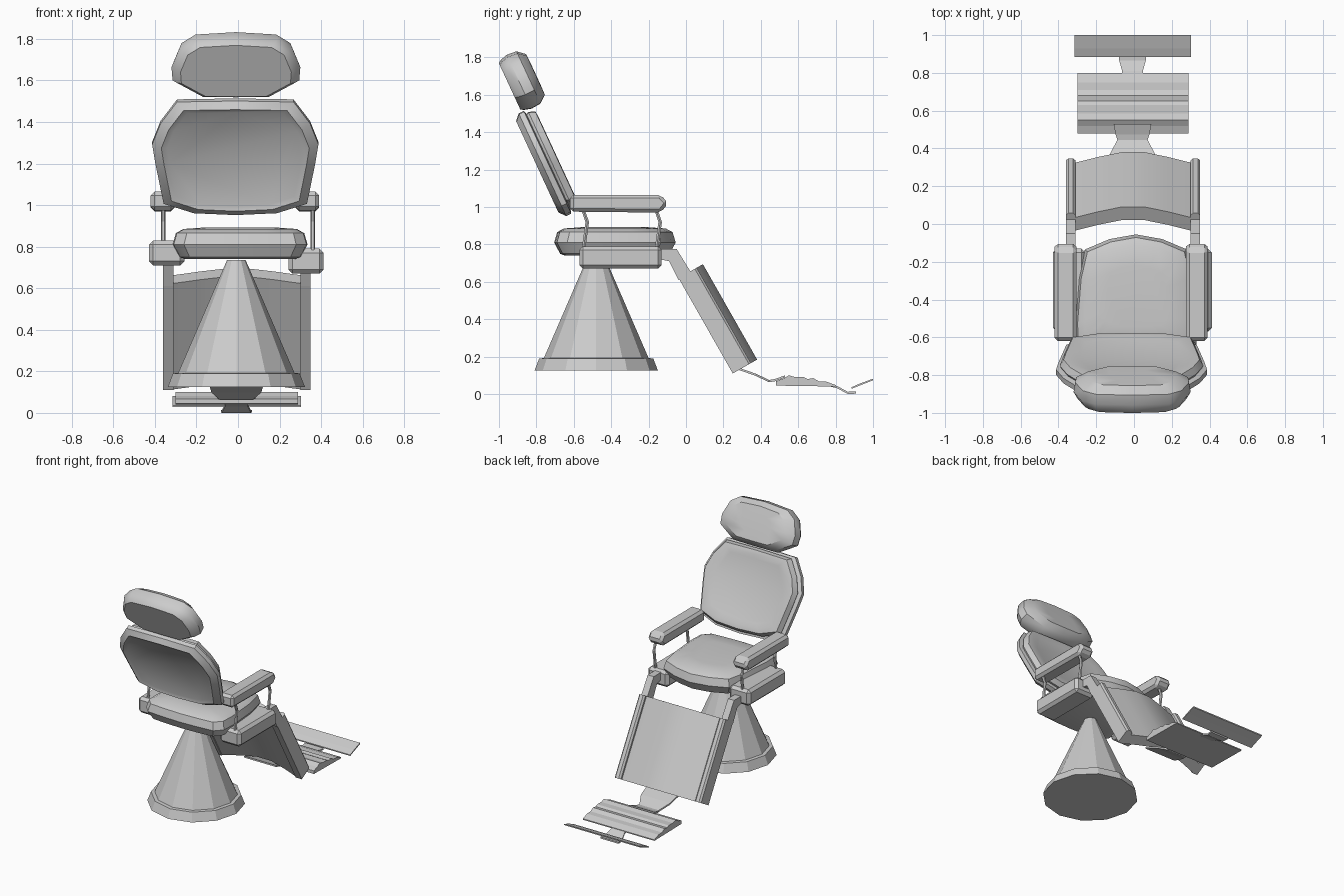
import bpy, bmesh, math
from mathutils import Vector, Matrix

if "Cube" in bpy.data.objects:
    bpy.data.objects.remove(bpy.data.objects["Cube"])


def loft(name, rings, smooth=0):
    """Skin a list of equal-length closed rings and cap both ends."""
    bm = bmesh.new()
    vs = [[bm.verts.new(p) for p in r] for r in rings]
    n = len(rings[0])
    for a, b in zip(vs, vs[1:]):
        for i in range(n):
            j = (i + 1) % n
            bm.faces.new((a[i], a[j], b[j], b[i]))
    bm.faces.new(vs[0][::-1])
    bm.faces.new(vs[-1])
    bmesh.ops.recalc_face_normals(bm, faces=bm.faces)
    me = bpy.data.meshes.new(name)
    bm.to_mesh(me)
    bm.free()
    ob = bpy.data.objects.new(name, me)
    bpy.context.collection.objects.link(ob)
    if smooth:
        bpy.context.view_layer.objects.active = ob
        ob.select_set(True)
        bpy.ops.object.shade_smooth_by_angle(angle=math.radians(smooth))
        ob.select_set(False)
    return ob


def mirrored(half):
    """Close a half outline (x >= 0, ends may sit on x = 0) across x = 0."""
    return half + [(-x, y) for x, y in reversed(half) if x > 0]


def cushion(name, half, layers, matrix):
    """Padded shape: outline scaled per layer (scale, height)."""
    pts = mirrored(half)
    rings = [[matrix @ Vector((x * s, y * s, h)) for x, y in pts] for s, h in layers]
    return loft(name, rings, 35)


def side_prism(name, profile, x0, x1, bevel=0):
    """Extrude a (y, z) profile along x."""
    ob = loft(name, [[(x, y, z) for y, z in profile] for x in (x0, x1)])
    if bevel:
        m = ob.modifiers.new("bevel", 'BEVEL')
        m.width = bevel
        m.segments = 1
    return ob


def frame(origin, up, normal):
    """Local axes: x across, y along up, z along normal."""
    m = Matrix.Identity(4)
    for i, v in enumerate((Vector((1, 0, 0)), up.normalized(), normal.normalized(), origin)):
        m.col[i][:3] = v
    return m


# Pedestal: twelve-sided flange and cone
rings = []
for r, z in ((.33, .125), (.305, .19), (.28, .192), (.045, .735)):
    rings.append([(-.008 + r * math.cos(math.tau * k / 12),
                   -.48 + r * math.sin(math.tau * k / 12), z) for k in range(12)])
loft("pedestal", rings)

# Seat cushion
cushion("seat",
        [(0, .33), (.14, .305), (.27, .25), (.305, .1), (.325, -.15),
         (.32, -.25), (.27, -.305), (.14, -.315), (0, -.32)],
        [(.82, .74), (.9, .75), (1, .81), (.95, .865), (.84, .885), (.5, .893)],
        Matrix.Translation((.01, -.385, 0)))

# Backrest: rear shell, groove and front pad
tilt_up, tilt_n = Vector((0, -.42, .907)), Vector((0, .907, .42))
cushion("backrest",
        [(0, .29), (.28, .285), (.36, .17), (.40, .06), (.385, -.04),
         (.345, -.255), (.2, -.305), (0, -.315)],
        [(.82, .012), (.89, 0), (1, .03), (1, .06), (.93, .066), (.95, .08),
         (.9, .115), (.8, .118), (.7, .11)],
        frame(Vector((-.013, -.80, 1.225)), tilt_up, tilt_n))

# Headrest
cushion("headrest",
        [(0, .165), (.2, .152), (.27, .105), (.31, .0), (.305, -.07), (.17, -.15), (0, -.152)],
        [(.86, -.012), (.93, .005), (1, .045), (.97, .1), (.76, .14), (.4, .142)],
        frame(Vector((-.01, -.93, 1.645)), tilt_up, tilt_n))

# Parts on each side: housing, armrest, posts, leg hinge
DOWN = Vector((0, .494, -.869))
NORM = Vector((0, .869, .494))
LEG0 = Vector((-.005, -.04, .62))
LEN = .587
for side, s, lift in (("left", -1, .04), ("right", 1, 0)):
    cx = -.008
    b, t = .67 + lift, .79 + lift
    side_prism(side + "_housing", [(-.57, b), (-.57, t), (-.13, t), (-.13, b)],
               cx + s * .25, cx + s * .42, .02)
    side_prism(side + "_armrest",
               [(-.62, .975), (-.62, 1.065), (-.135, 1.065), (-.095, 1.02), (-.135, .97)],
               -.015 + s * .29, -.015 + s * .405, .018)
    for pos, y in (("front", -.15), ("rear", -.54)):
        path = [(y - .01, .76), (y + .012, .92), (y - .012, .99)]
        loft(f"{side}_{pos}_arm_post",
             [[(s * .36 + .011 * math.cos(a), py + .011 * math.sin(a), pz)
               for a in (math.tau * k / 6 for k in range(6))] for py, pz in path])
    side_prism(side + "_leg_hinge",
               [(-.14, .72), (-.14, .775), (-.05, .775), (.03, .645), (-.04, .61), (-.09, .71)],
               -.005 + s * .305, -.005 + s * .355)
    # Leg rest side rail
    loft(side + "_leg_rail",
         [[LEG0 + Vector((s * x, 0, 0)) + NORM * w + DOWN * d
           for x, w in ((.305, 0), (.355, 0), (.355, .1), (.343, .112), (.317, .112), (.305, .1))]
          for d in (0, LEN)])

# Leg rest panel, cambered across its width
section = mirrored([(.06, .15), (.18, .122), (.31, .085)])
section += mirrored([(.31, .0), (.18, .04), (.06, .07)])[3:] + [(.06, .07), (.18, .04), (.31, 0)]
front = [(-.31, .085), (-.18, .122), (-.06, .15), (.06, .15), (.18, .122), (.31, .085)]
rear = [(x, w - .08) for x, w in reversed(front)]
loft("leg_panel", [[LEG0 + Vector((x, 0, 0)) + NORM * w + DOWN * d for x, w in front + rear]
                   for d in (0, LEN)], 30)


def strap(name, path, thick):
    """Flat bracket following (y, z, half width)."""
    loft(name, [[(-.008 + w, y, z), (-.008 - w, y, z),
                 (-.008 - w, y, z - thick), (-.008 + w, y, z - thick)] for y, z, w in path])


# Footrest brackets
strap("upper_foot_bracket", [(.27, .145, .13), (.37, .11, .12), (.445, .075, .08),
                             (.475, .08, .09), (.53, .1, .1)], .012)
strap("lower_foot_bracket", [(.76, .055, .055), (.81, .042, .055), (.865, .012, .07),
                             (.91, .014, .075)], .012)

# Ridged foot plate and toe plate
side_prism("foot_plate",
           [(.48, .045), (.48, .068), (.52, .082), (.55, .1), (.585, .09), (.63, .09),
            (.65, .08), (.68, .085), (.71, .068), (.75, .066), (.80, .048), (.80, .04)],
           -.3, .288)
side_prism("toe_plate", [(.885, .028), (.885, .036), (.93, .056), (1.0, .082), (1.0, .073), (.94, .05)],
           -.315, .303)
